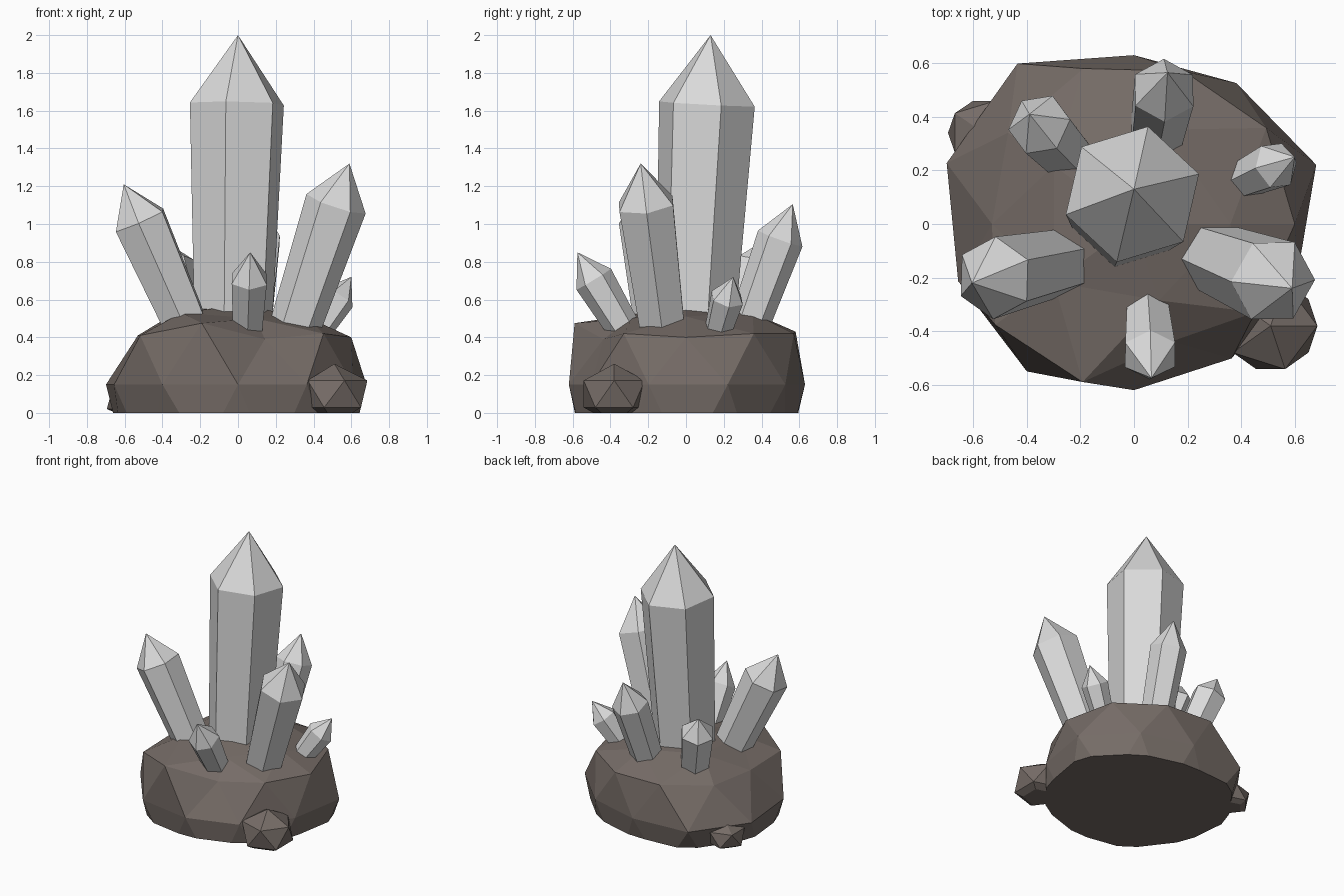
import bpy, bmesh, math
from mathutils import Vector

if "Cube" in bpy.data.objects:
    bpy.data.objects.remove(bpy.data.objects["Cube"], do_unlink=True)


def material(name, rgb):
    mat = bpy.data.materials.new(name)
    mat.use_nodes = True
    mat.diffuse_color = (*rgb, 1)
    bsdf = mat.node_tree.nodes["Principled BSDF"]
    bsdf.inputs["Base Color"].default_value = (*rgb, 1)
    bsdf.inputs["Roughness"].default_value = 0.8
    return mat


STONE = material("brown_stone", (0.18, 0.15, 0.135))
CRYSTAL = material("pale_grey_crystal", (0.7, 0.7, 0.7))


def finish(bm, name, mat):
    bmesh.ops.recalc_face_normals(bm, faces=bm.faces[:])
    mesh = bpy.data.meshes.new(name)
    bm.to_mesh(mesh)
    bm.free()
    mesh.materials.append(mat)
    obj = bpy.data.objects.new(name, mesh)
    bpy.context.collection.objects.link(obj)
    return obj


def cut_at_ground(bm):
    geom = bm.verts[:] + bm.edges[:] + bm.faces[:]
    bmesh.ops.bisect_plane(bm, geom=geom, plane_co=(0, 0, 0),
                           plane_no=(0, 0, 1), clear_inner=True)
    rim = [e for e in bm.edges if e.is_boundary]
    bmesh.ops.holes_fill(bm, edges=rim, sides=0)


def crystal(name, base, tip, radius, shoulder, taper, phase):
    """Six-sided prism that widens to a shoulder, then closes to a point."""
    base, tip = Vector(base), Vector(tip)
    axis = tip - base
    turn = Vector((0, 0, 1)).rotation_difference(axis)
    bm = bmesh.new()

    def ring(r, height):
        verts = []
        for i in range(6):
            a = math.radians(phase + 60 * i)
            p = Vector((r * math.cos(a), r * math.sin(a), height))
            verts.append(bm.verts.new(base + turn @ p))
        return verts

    low = ring(radius * taper, 0)
    high = ring(radius, axis.length * shoulder)
    point = bm.verts.new(tip)
    bm.faces.new(low)
    for i in range(6):
        j = (i + 1) % 6
        bm.faces.new((low[i], low[j], high[j], high[i]))
        bm.faces.new((high[i], high[j], point))
    finish(bm, name, CRYSTAL)


# Main boulder: a faceted ball with each ring pulled to an uneven outline
EQUATOR = [.715, .65, .63, .74, .735, .69, .68, .62, .62, .64]
UPPER = [(.60, .40), (.61, .42), (.60, .42), (.61, .43), (.58, .41),
         (.53, .41), (.64, .41), (.62, .475), (.46, .39), (.56, .42)]
CROWN = [(.36, .51), (.37, .53), (.37, .55), (.37, .53), (.30, .50)]

bm = bmesh.new()
bmesh.ops.create_icosphere(bm, subdivisions=2, radius=1)
for v in bm.verts:
    x, y, z = v.co
    angle = math.atan2(y, x)
    deg = math.degrees(angle) % 360
    if z > 0.95:
        v.co = (0, 0, 0.57)
        continue
    if z < -0.1:
        v.co = (x * 0.68, y * 0.64, 0.15 + z * 0.8)
        continue
    if z > 0.7:
        r, height = CROWN[round(deg / 72) % 5]
    elif z > 0.2:
        r, height = UPPER[round(deg / 36) % 10]
    else:
        r, height = EQUATOR[round((deg - 18) / 36) % 10], 0.15
    v.co = (r * math.cos(angle), r * math.sin(angle), height)
cut_at_ground(bm)
finish(bm, "boulder", STONE)

# Loose stones at the foot of the boulder
for name, centre, size in (
        ("front_stone", (.51, -.38, .10), (.195, .19, .16)),
        ("back_stone", (-.56, .34, .07), (.15, .14, .11))):
    bm = bmesh.new()
    bmesh.ops.create_icosphere(bm, subdivisions=1, radius=1)
    bmesh.ops.scale(bm, vec=size, verts=bm.verts[:])
    bmesh.ops.translate(bm, vec=centre, verts=bm.verts[:])
    cut_at_ground(bm)
    finish(bm, name, STONE)

# Crystals: base, tip, shoulder radius, shoulder position, base taper, turn
crystal("main_crystal", (-.025, .05, .48), (0, .13, 2), .26, .76, .83, 17)
crystal("tall_left_crystal", (.30, -.125, .45), (.59, -.24, 1.32),
        .165, .755, .82, 0)
crystal("tall_right_crystal", (-.27, -.145, .45), (-.605, -.22, 1.21),
        .155, .75, .82, 27)
crystal("back_crystal", (.08, .32, .43), (.125, .565, 1.105),
        .125, .73, .85, 30)
crystal("back_right_crystal", (-.25, .26, .43), (-.39, .41, .91),
        .12, .74, .85, 7)
crystal("small_front_crystal", (.05, -.32, .43), (.065, -.575, .85),
        .107, .66, .82, 30)
crystal("small_left_crystal", (.41, .165, .42), (.60, .25, .72),
        .092, .63, .8, 10)
